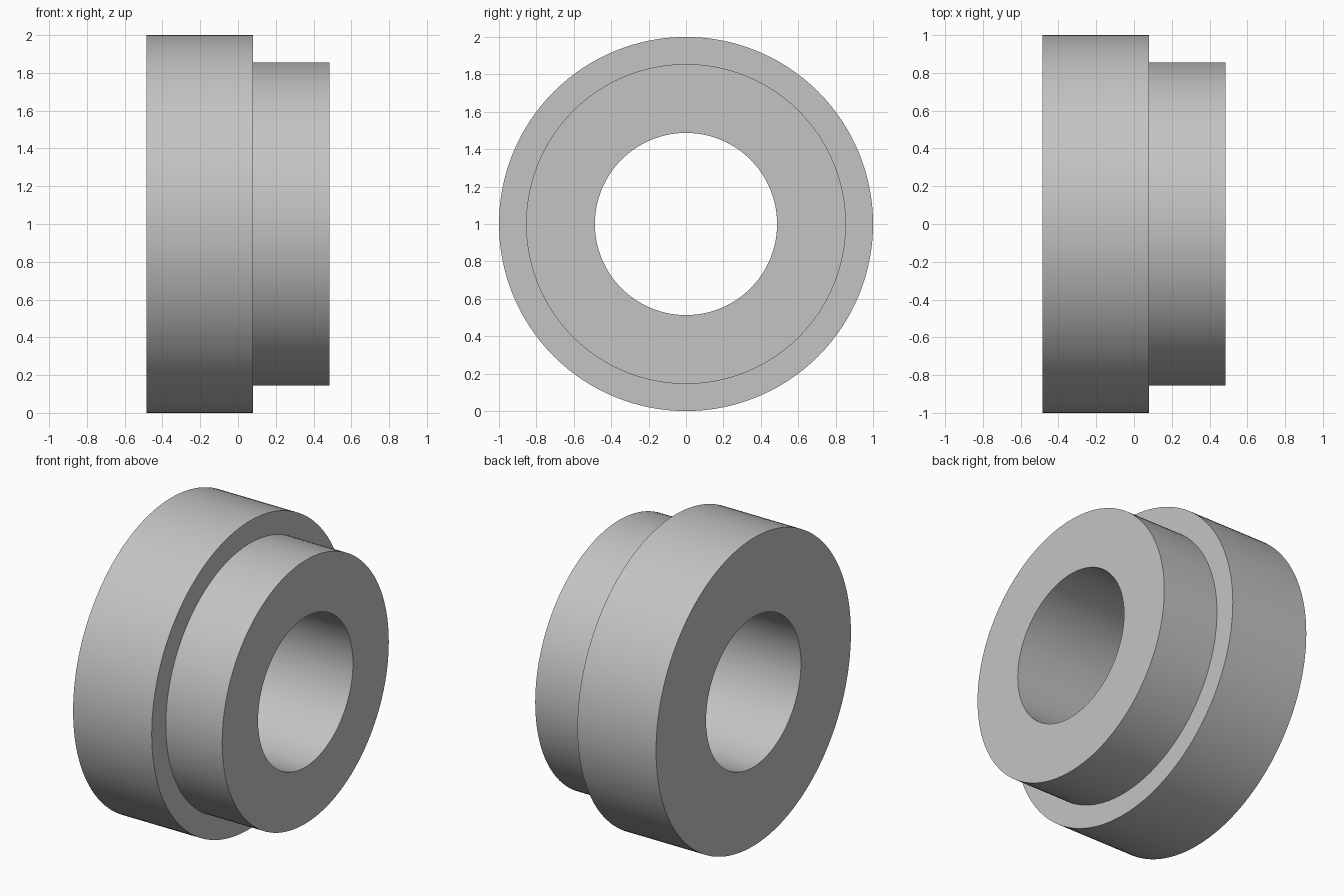
import bpy, bmesh
from math import cos, sin, tau

cube = bpy.data.objects.get("Cube")
if cube:
    bpy.data.objects.remove(cube, do_unlink=True)

# Plain grey material
GREY = (0.55, 0.55, 0.55, 1)
grey = bpy.data.materials.new("plain grey")
grey.use_nodes = True
grey.diffuse_color = GREY
grey.node_tree.nodes["Principled BSDF"].inputs["Base Color"].default_value = GREY

# Stepped cross-section as (x, radius), closed through the bore
HALF, STEP = 0.485, 0.08
FLANGE, COLLAR, BORE = 1.0, 0.855, 0.487
SEGMENTS = 128
profile = [(-HALF, BORE), (-HALF, FLANGE), (STEP, FLANGE),
           (STEP, COLLAR), (HALF, COLLAR), (HALF, BORE)]

# Revolve the section around the x axis
bm = bmesh.new()
rings = []
for x, r in profile:
    rings.append([bm.verts.new((x, r * cos(tau * i / SEGMENTS), r * sin(tau * i / SEGMENTS)))
                  for i in range(SEGMENTS)])
for a, b in zip(rings, rings[1:] + rings[:1]):
    for i in range(SEGMENTS):
        j = (i + 1) % SEGMENTS
        bm.faces.new((a[i], a[j], b[j], b[i]))
bmesh.ops.recalc_face_normals(bm, faces=bm.faces)

mesh = bpy.data.meshes.new("stepped_bushing")
bm.to_mesh(mesh)
bm.free()
mesh.materials.append(grey)

# Stand the bushing on the ground, smooth walls with sharp rims
bushing = bpy.data.objects.new("stepped_bushing", mesh)
bushing.location.z = FLANGE
bpy.context.collection.objects.link(bushing)
bpy.ops.object.select_all(action="DESELECT")
bushing.select_set(True)
bpy.context.view_layer.objects.active = bushing
bpy.ops.object.shade_smooth_by_angle(angle=0.5)
